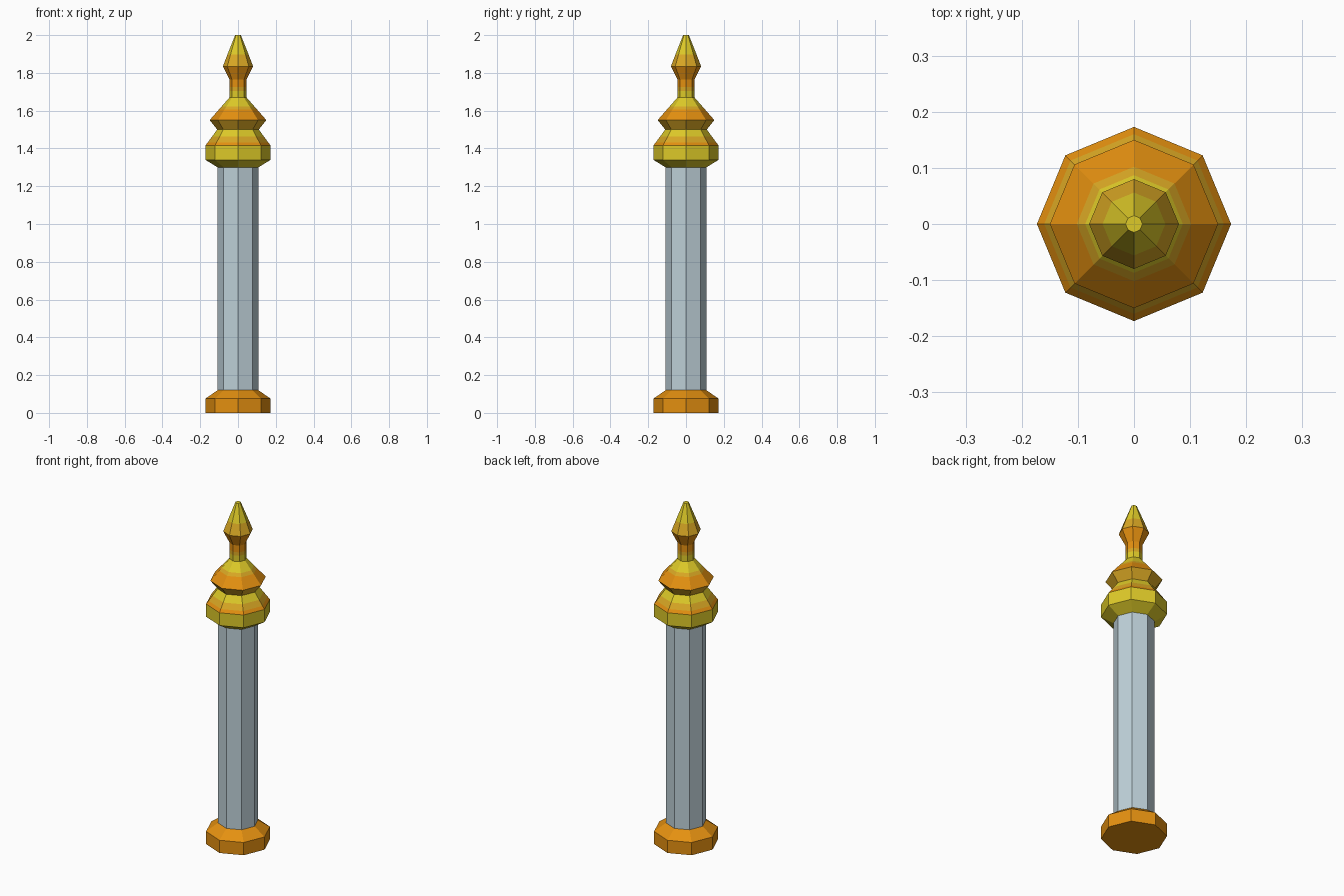
import bpy, bmesh, math

if "Cube" in bpy.data.objects:
    bpy.data.objects.remove(bpy.data.objects["Cube"])

SIDES = 8


def srgb(r, g, b):
    f = lambda c: c / 12.92 if c <= 0.04045 else ((c + 0.055) / 1.055) ** 2.4
    return (f(r / 255), f(g / 255), f(b / 255), 1.0)


def material(name, color):
    m = bpy.data.materials.new(name)
    m.diffuse_color = color
    m.use_nodes = True
    m.node_tree.nodes["Principled BSDF"].inputs["Base Color"].default_value = m.diffuse_color
    return m


ORANGE, AMBER, YELLOW, STEEL = range(4)
MATS = [
    material("orange_gold", srgb(228, 144, 16)),
    material("amber_gold", srgb(218, 168, 36)),
    material("yellow_gold", srgb(222, 202, 40)),
    material("pale_steel", srgb(190, 208, 216)),
]


def turned(name, profile, cap_bottom=True, cap_top=True):
    """Octagonal turned part; rows are (radius, z, colour of the band above)."""
    bm = bmesh.new()
    rings = []
    for r, z, _ in profile:
        rings.append([bm.verts.new((r * math.cos(2 * math.pi * i / SIDES),
                                    r * math.sin(2 * math.pi * i / SIDES), z))
                      for i in range(SIDES)])
    for k in range(len(rings) - 1):
        a, b = rings[k], rings[k + 1]
        for i in range(SIDES):
            j = (i + 1) % SIDES
            bm.faces.new((a[i], a[j], b[j], b[i])).material_index = profile[k][2]
    if cap_bottom:
        bm.faces.new(rings[0][::-1]).material_index = profile[0][2]
    if cap_top:
        bm.faces.new(rings[-1]).material_index = profile[-1][2]
    me = bpy.data.meshes.new(name)
    bm.to_mesh(me)
    bm.free()
    for m in MATS:
        me.materials.append(m)
    ob = bpy.data.objects.new(name, me)
    bpy.context.collection.objects.link(ob)
    return ob


# Foot with chamfered top
turned("base", [(0.173, 0.0, ORANGE), (0.173, 0.075, ORANGE), (0.108, 0.12, ORANGE)],
       cap_top=False)

# Plain octagonal shaft
turned("shaft", [(0.108, 0.12, STEEL), (0.108, 1.30, STEEL)],
       cap_bottom=False, cap_top=False)

# Collar: wide rim sloping into a waist
turned("collar", [
    (0.108, 1.30, YELLOW), (0.173, 1.34, YELLOW), (0.173, 1.415, ORANGE),
    (0.160, 1.432, AMBER), (0.138, 1.462, YELLOW), (0.110, 1.50, YELLOW)],
    cap_bottom=False, cap_top=False)

# Flared cap narrowing to the neck
turned("flared_cap", [
    (0.110, 1.50, AMBER), (0.150, 1.55, ORANGE), (0.102, 1.605, AMBER),
    (0.087, 1.622, YELLOW), (0.045, 1.67, YELLOW)],
    cap_bottom=False, cap_top=False)

# Neck and pointed finial
turned("finial", [
    (0.045, 1.67, YELLOW), (0.045, 1.705, AMBER), (0.045, 1.725, ORANGE),
    (0.045, 1.765, ORANGE), (0.080, 1.835, AMBER), (0.056, 1.897, YELLOW),
    (0.015, 2.0, YELLOW)], cap_bottom=False)
